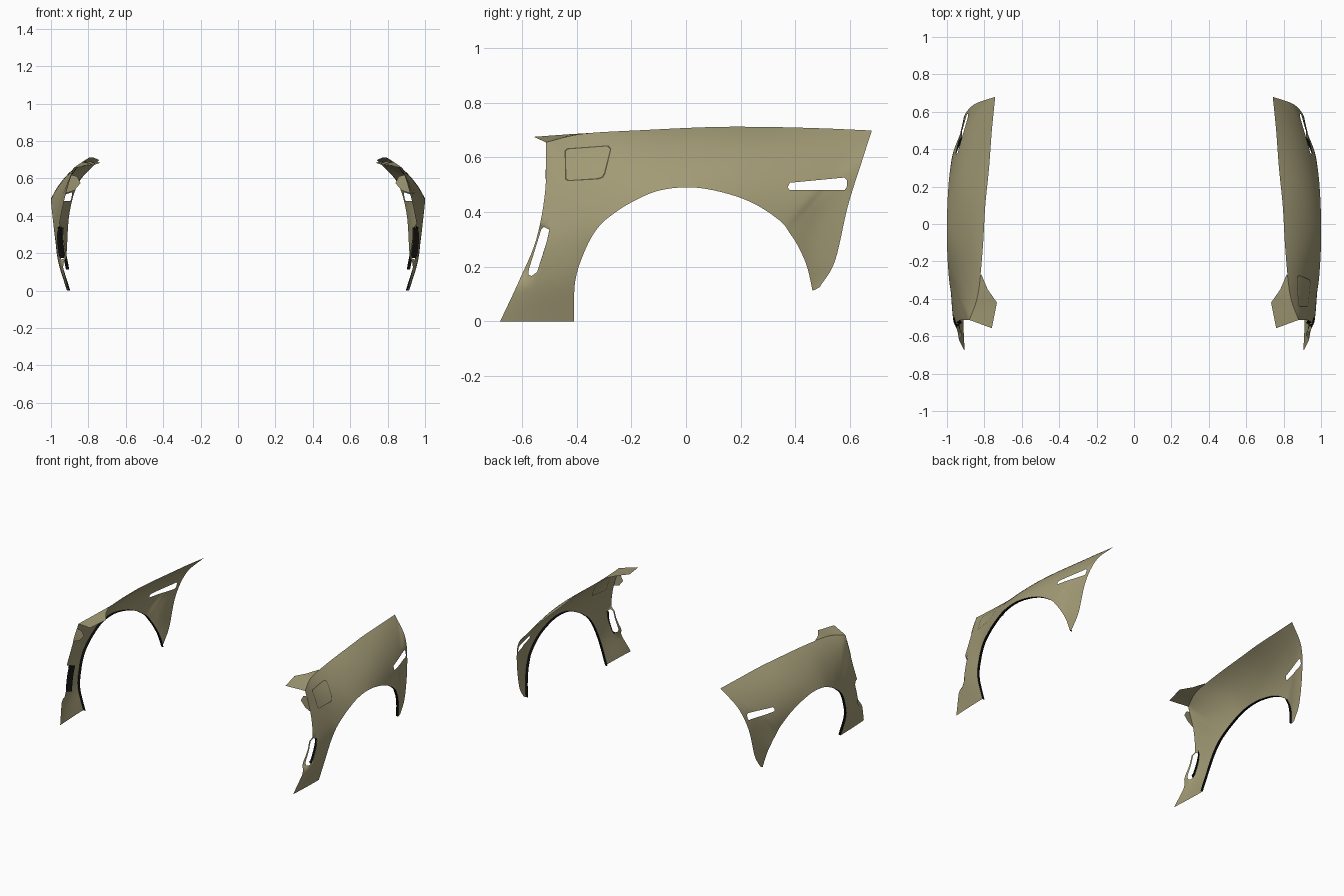
import bpy
import bmesh
from mathutils import Vector

old = bpy.data.objects.get("Cube")
if old:
    bpy.data.objects.remove(old)

STEPS = 6      # samples between neighbouring ribs
ROWS = 16      # rows from wheel arch to outer edge


def material(name, colour):
    mat = bpy.data.materials.new(name)
    mat.use_nodes = True
    mat.diffuse_color = colour
    mat.node_tree.nodes["Principled BSDF"].inputs["Base Color"].default_value = colour
    return mat


PAINT = material("khaki paint", (0.36, 0.325, 0.18, 1))
SEAM = material("dark seam", (0.09, 0.08, 0.045, 1))
BLACK = material("black edge", (0.003, 0.003, 0.003, 1))

# Guide curves as (y, z, x): wheel arch, middle of the panel, outer edge
ARCH = [(-.41, 0, .915), (-.405, .15, .96), (-.365, .27, .977), (-.32, .345, .986),
        (-.27, .39, .991), (-.2, .435, .996), (-.1, .478, 1), (.02, .49, 1),
        (.14, .47, .996), (.25, .43, .988), (.346, .366, .975), (.38, .322, .966),
        (.41, .275, .955), (.443, .2, .937), (.463, .112, .92)]
MIDDLE = [(-.54, 0, .912), (-.505, .15, .957), (-.46, .29, .972), (-.42, .42, .958),
          (-.4, .53, .93), (-.29, .565, .925), (-.13, .605, .918), (.05, .615, .917),
          (.21, .605, .916), (.36, .575, .912), (.5, .53, .904), (.51, .475, .916),
          (.51, .4, .92), (.5, .23, .925), (.475, .117, .92)]
EDGE = [(-.68, 0, .905), (-.61, .15, .94), (-.548, .3, .96), (-.515, .48, .93),
        (-.513, .655, .88), (-.38, .686, .835), (-.15, .7, .81), (.1, .711, .795),
        (.3, .711, .775), (.5, .706, .76), (.68, .698, .742), (.642, .58, .85),
        (.592, .42, .9), (.545, .22, .915), (.49, .126, .92)]
CORNERS = (4, 10)

# Openings and filler door as convex (y, z) outlines
FRONT_SLOT = [(-.545, .18), (-.565, .166), (-.577, .17), (-.575, .19),
              (-.53, .335), (-.52, .345), (-.5, .335), (-.51, .29)]
REAR_SLOT = [(.372, .49), (.38, .507), (.58, .526), (.59, .515),
             (.588, .49), (.58, .48), (.38, .48)]
DOOR = [(-.444, .625), (-.436, .633), (-.284, .644), (-.273, .632),
        (-.295, .54), (-.303, .526), (-.32, .519), (-.434, .513), (-.443, .52)]


def spline(points, corners=()):
    """Smooth curve through the points, with sharp breaks at the corners."""
    pts = [Vector(p) for p in points]
    last = len(pts) - 1
    out = []
    for i in range(last):
        a, b = pts[i], pts[i + 1]
        before = a * 2 - b if i == 0 or i in corners else pts[i - 1]
        after = b * 2 - a if i + 1 == last or i + 1 in corners else pts[i + 2]
        ta, tb = (b - before) / 2, (after - a) / 2
        for k in range(STEPS):
            t = k / STEPS
            out.append(a * (2 * t**3 - 3 * t**2 + 1) + ta * (t**3 - 2 * t**2 + t)
                       + b * (3 * t**2 - 2 * t**3) + tb * (t**3 - t**2))
    return out + [pts[-1]]


def ramp(value, low, high):
    t = min(1, max(0, (value - low) / (high - low)))
    return t * t * (3 - 2 * t)


def slot_rear(z):
    """Position along y of the rear side of the slanted front slot."""
    return -.545 + .29 * (z - .18)


def skin(rows, side, outward):
    """Join rows of (y, z, x) points into a sheet facing outward."""
    bm = bmesh.new()
    grid = [[bm.verts.new((p[2] * side, p[0], p[1])) for p in row] for row in rows]
    for lower, upper in zip(grid, grid[1:]):
        for i in range(len(lower) - 1):
            bm.faces.new((lower[i], lower[i + 1], upper[i + 1], upper[i]))
    bm.normal_update()
    if sum(f.normal.dot(outward) for f in bm.faces) < 0:
        bmesh.ops.reverse_faces(bm, faces=bm.faces[:])
    return bm


def finish(bm, name, materials=(PAINT,)):
    mesh = bpy.data.meshes.new(name)
    bm.to_mesh(mesh)
    bm.free()
    for mat in materials:
        mesh.materials.append(mat)
    for poly in mesh.polygons:
        poly.use_smooth = True
    bpy.context.collection.objects.link(bpy.data.objects.new(name, mesh))


def cut_outline(bm, outline):
    """Cut an outline into the panel and return the faces inside it."""
    centre = sum((Vector(p) for p in outline), Vector((0, 0))) / len(outline)
    reach = max((Vector(p) - centre).length for p in outline) + .06
    planes = []
    for a, b in zip(outline, outline[1:] + outline[:1]):
        point = Vector((0, a[0], a[1]))
        normal = Vector((0, b[1] - a[1], a[0] - b[0]))
        if normal.dot(Vector((0, *centre)) - point) > 0:
            normal.negate()
        planes.append((point, normal.normalized()))

    def near():
        return [f for f in bm.faces
                if (Vector(f.calc_center_median().yz) - centre).length < reach]

    for point, normal in planes:
        faces = near()
        edges = {e for f in faces for e in f.edges}
        verts = {v for f in faces for v in f.verts}
        bmesh.ops.bisect_plane(bm, geom=[*verts, *edges, *faces], dist=1e-5,
                               plane_co=point, plane_no=normal)
    return [f for f in near()
            if all((f.calc_center_median() - p).dot(n) < 0 for p, n in planes)]


def shrink(outline, amount):
    centre = sum((Vector(p) for p in outline), Vector((0, 0))) / len(outline)
    return [tuple(Vector(p) - (Vector(p) - centre).normalized() * amount)
            for p in outline]


def build_fender(side, label, has_door):
    arch, edge = spline(ARCH), spline(EDGE, CORNERS)
    control = spline([Vector(m) * 2 - (Vector(a) + Vector(e)) / 2
                      for a, m, e in zip(ARCH, MIDDLE, EDGE)])

    # Main panel, stepped inward so that the front slot faces forward
    rows = []
    for r in range(ROWS + 1):
        s = r / ROWS
        row = []
        for a, c, e in zip(arch, control, edge):
            p = a * (1 - s) ** 2 + c * 2 * s * (1 - s) + e * s * s
            p.z -= (.03 * ramp(slot_rear(p.y) - p.x, -.005, .045)
                    * ramp(p.y, .13, .19) * (1 - ramp(p.y, .32, .36)))
            row.append(p)
        rows.append(row)
    bm = skin(rows, side, Vector((side, 0, 0)))
    bmesh.ops.delete(bm, geom=cut_outline(bm, REAR_SLOT), context='FACES')

    # Front slot with a black return along its rear side
    hole = set(cut_outline(bm, FRONT_SLOT))
    rim = [e for e in {e for f in hole for e in f.edges}
           if not hole.issuperset(e.link_faces)
           and all(v.co.y > slot_rear(v.co.z) - .012 for v in e.verts)]
    bmesh.ops.delete(bm, geom=list(hole), context='FACES')
    made = bmesh.ops.extrude_edge_only(bm, edges=rim)["geom"]
    for part in made:
        if isinstance(part, bmesh.types.BMVert):
            part.co += Vector((-.03 * side, .025, 0))
        elif isinstance(part, bmesh.types.BMFace):
            part.material_index = 2

    # Filler door seam
    if has_door:
        cut_outline(bm, shrink(DOOR, .006))
        for face in cut_outline(bm, DOOR):
            face.material_index = 1
        for face in cut_outline(bm, shrink(DOOR, .006)):
            face.material_index = 0
    finish(bm, label + "_fender_panel", (PAINT, SEAM, BLACK))

    # Folded black lip inside the wheel arch
    lip = [p - Vector((0, 0, .018)) for p in arch]
    finish(skin([arch, lip], side, Vector((0, 0, -1))), label + "_arch_lip", (BLACK,))

    # Mounting tab on the top front corner
    tab = [Vector(p) for p in ((-.557, .675, .76), (-.42, .685, .733),
                               (-.35, .689, .782), (-.27, .694, .816))]
    start = CORNERS[0] * STEPS
    inner = [tab[i].lerp(tab[i + 1], k / 3) for i in range(3) for k in range(3)]
    inner.append(tab[-1])
    finish(skin([edge[start:start + len(inner)], inner], side, Vector((0, 0, 1))),
           label + "_mounting_tab")

    # Small inward flange beside the headlamp
    flange = [[(-.514, .52, .922), (-.513, .57, .908), (-.513, .62, .892)],
              [(-.505, .535, .875), (-.505, .575, .842), (-.505, .61, .86)]]
    finish(skin(flange, side, Vector((0, -1, 0))), label + "_lamp_flange")


build_fender(1, "left", True)
build_fender(-1, "right", False)
